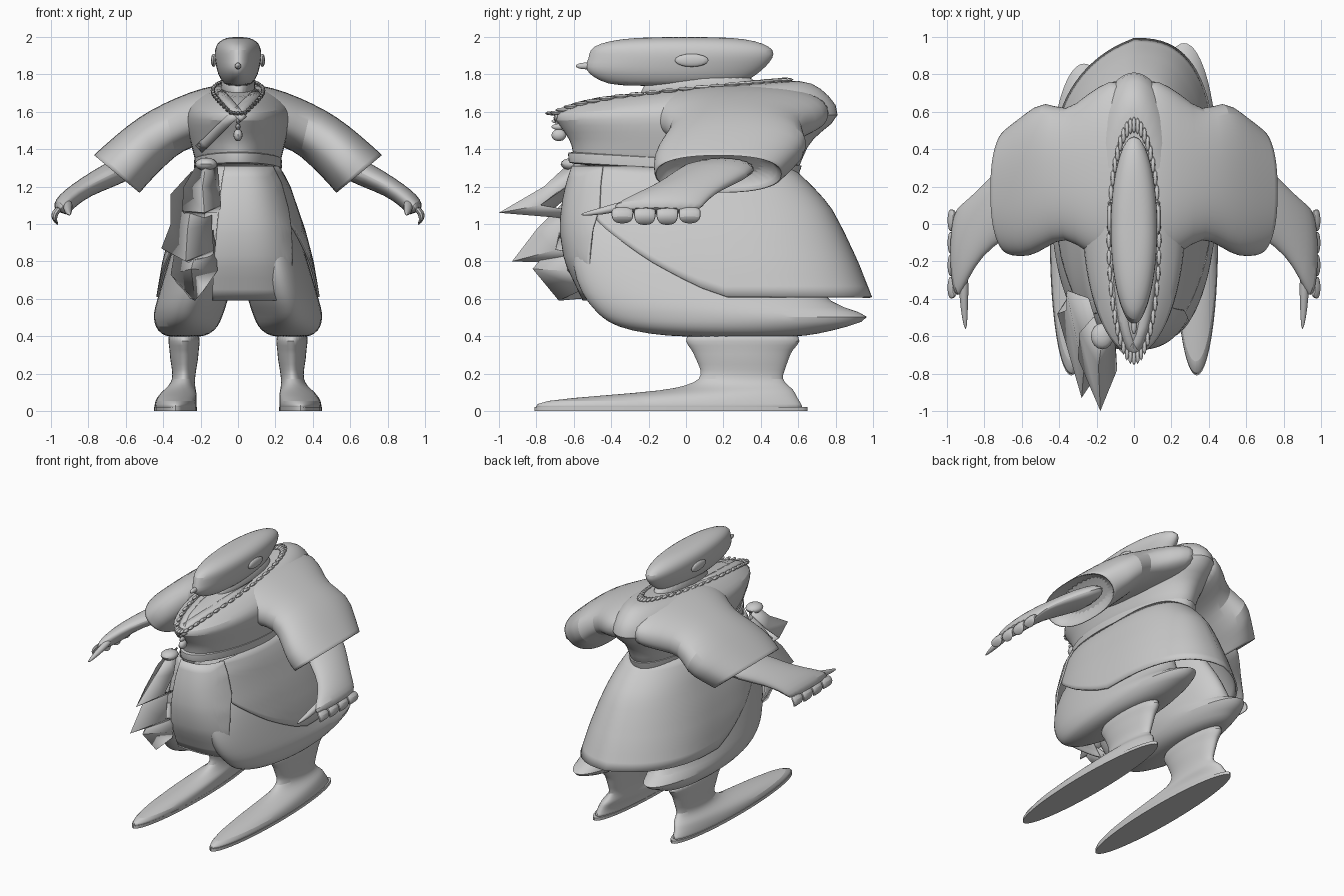
import bpy, bmesh, math
from mathutils import Vector
from mathutils.bvhtree import BVHTree

cube = bpy.data.objects.get("Cube")
if cube:
    bpy.data.objects.remove(cube, do_unlink=True)

grey = bpy.data.materials.new("clay grey")
grey.use_nodes = True
grey.diffuse_color = (0.6, 0.6, 0.6, 1)
grey.node_tree.nodes["Principled BSDF"].inputs["Base Color"].default_value = (0.6, 0.6, 0.6, 1)


def finish(name, bm, sharp=40, smooth=0, thick=0):
    bmesh.ops.recalc_face_normals(bm, faces=bm.faces)
    mesh = bpy.data.meshes.new(name)
    bm.to_mesh(mesh)
    bm.free()
    mesh.materials.append(grey)
    ob = bpy.data.objects.new(name, mesh)
    bpy.context.collection.objects.link(ob)
    if smooth:
        ob.modifiers.new("smooth", "SUBSURF").levels = smooth
        ob.modifiers["smooth"].render_levels = smooth
    if thick:
        ob.modifiers.new("cloth", "SOLIDIFY").thickness = thick
    bpy.ops.object.select_all(action="DESELECT")
    ob.select_set(True)
    bpy.context.view_layer.objects.active = ob
    bpy.ops.object.shade_smooth_by_angle(angle=math.radians(sharp))
    return ob


def squared(value, power):
    return math.copysign(abs(value) ** power, value)


def loft(name, rings, sides=32, smooth=1, power=1):
    """Skin a row of ovals, each given by centre and two half axes."""
    bm = bmesh.new()
    rows = []
    for c, u, v in rings:
        angles = [2 * math.pi * i / sides for i in range(sides)]
        rows.append([bm.verts.new(Vector(c) + Vector(u) * squared(math.cos(a), power)
                                  + Vector(v) * squared(math.sin(a), power)) for a in angles])
    for a, b in zip(rows, rows[1:]):
        for i in range(sides):
            j = (i + 1) % sides
            bm.faces.new((a[i], a[j], b[j], b[i]))
    bm.faces.new(rows[0])
    bm.faces.new(rows[-1])
    return finish(name, bm, smooth=smooth)


def flat(z, cx, rx, front, back, tilt=0):
    """Level ring; tilt raises the back and lowers the front."""
    return (cx, (front + back) / 2, z), (rx, 0, 0), (0, (back - front) / 2, tilt)


def limb(side, top, bottom, front, back):
    """Upright ring across an arm, from its upper and lower (x, z) points."""
    (a, b), (c, d) = top, bottom
    return ((side * (a + c) / 2, (front + back) / 2, (b + d) / 2),
            (side * (a - c) / 2, 0, (b - d) / 2), (0, (back - front) / 2, 0))


def ball(name, centre, size, segments=16):
    bm = bmesh.new()
    bmesh.ops.create_uvsphere(bm, u_segments=segments, v_segments=segments // 2, radius=1)
    bmesh.ops.scale(bm, vec=size, verts=bm.verts)
    bmesh.ops.translate(bm, vec=centre, verts=bm.verts)
    return finish(name, bm)


def sheet(name, rows, thick=0.012):
    bm = bmesh.new()
    grid = [[bm.verts.new(p) for p in row] for row in rows]
    for a, b in zip(grid, grid[1:]):
        for i in range(len(a) - 1):
            bm.faces.new((a[i], a[i + 1], b[i + 1], b[i]))
    return finish(name, bm, thick=thick)


# Head, neck, nose
loft("head", [flat(1.735, 0, .06, -.38, .2), flat(1.765, 0, .088, -.46, .33),
              flat(1.8, 0, .107, -.52, .38), flat(1.84, 0, .117, -.545, .43),
              flat(1.89, 0, .126, -.52, .47), flat(1.93, 0, .125, -.52, .475),
              flat(1.965, 0, .113, -.47, .42), flat(1.99, 0, .08, -.35, .32),
              flat(2.0, 0, .04, -.18, .17)])
loft("neck", [flat(1.64, 0, .1, -.3, .42), flat(1.74, 0, .092, -.22, .38),
              flat(1.82, 0, .085, -.18, .34)])
ball("nose", (0, -.535, 1.845), (.016, .055, .018))

# Robe top
torso = loft("robe_top", [flat(1.25, 0, .2, -.57, .56, -.04), flat(1.33, 0, .23, -.61, .61, -.03),
                          flat(1.42, 0, .25, -.61, .65), flat(1.49, 0, .27, -.65, .72),
                          flat(1.57, 0, .285, -.71, .85, .01), flat(1.64, 0, .265, -.7, .77, .05),
                          flat(1.69, 0, .2, -.65, .68, .07), flat(1.73, 0, .12, -.54, .56, .045)])
bpy.context.view_layer.update()
tree = BVHTree.FromObject(torso, bpy.context.evaluated_depsgraph_get())


def robe_y(x, z):
    hit = tree.ray_cast(Vector((x, -2, z)), Vector((0, 1, 0)))[0]
    return hit.y if hit and hit.y < .2 else .1


# Crossed lapels
def lapel(name, start, end, width):
    a, b = Vector(start), Vector(end)
    across = Vector((b.y - a.y, a.x - b.x)).normalized() * width
    rows = []
    for i in range(13):
        p = a.lerp(b, i / 12)
        row = []
        for k in (-.5, 0, .5):
            q = p + across * k
            row.append((q.x, robe_y(q.x, q.y) - .012, q.y))
        rows.append(row)
    sheet(name, rows)


lapel("under_lapel", (-.1, 1.71), (.03, 1.56), .045)
lapel("over_lapel", (.11, 1.71), (-.21, 1.4), .05)

# Bead necklace and pendant
for i in range(44):
    a = 2 * math.pi * i / 44
    x, y = .135 * math.sin(a), -.09 - .62 * math.cos(a)
    hit = tree.ray_cast(Vector((x, y, 3)), Vector((0, 0, -1)))[0]
    line = 1.68 + .14 * (y + .08)
    z = max(line if y < -.3 else 0, hit.z + .008 if hit else 1.57)
    ball("necklace_bead", (x, y, z), (.012, .045, .012), 8)
for z, r in ((1.55, .01), (1.52, .013), (1.475, .025)):
    ball("pendant", (0, -.68, z), (r, .04, r * 1.3), 12)

# Belt
loft("belt", [flat(z, 0, rx, f, b, -.035) for z, rx, f, b in (
    (1.285, .225, -.6, .58), (1.29, .238, -.635, .61), (1.32, .234, -.63, .61),
    (1.35, .238, -.64, .63), (1.355, .225, -.61, .6))])
ball("belt_knot", (-.17, -.6, 1.32), (.06, .07, .035))

# Skirt: height, half width, front and back depth
SKIRT = [(1.31, .22, -.6, .56), (1.22, .275, -.63, .66), (1.1, .315, -.655, .77),
         (.97, .36, -.665, .84), (.8, .405, -.64, .92), (.61, .437, -.55, .995)]


def skirt_point(angle, z, puff=0):
    for hi, lo in zip(SKIRT, SKIRT[1:]):
        if z >= lo[0]:
            break
    t = (hi[0] - z) / (hi[0] - lo[0])
    rx, f, b = [hi[k] + (lo[k] - hi[k]) * t for k in (1, 2, 3)]
    x = (rx + puff) * squared(math.cos(angle), .75)
    y = (f + b) / 2 + ((b - f) / 2 + puff) * squared(math.sin(angle), .75)
    # The back hangs closer to the body on the right
    return x, y + .4 * max(0, math.sin(angle)) * min(0, x), z


def skirt(name, first, last, hem, puff=0, columns=40, rows=12):
    grid = []
    for r in range(rows + 1):
        row = []
        for c in range(columns + 1):
            deg = first + (last - first) * c / columns
            z = 1.31 + (hem(deg) - 1.31) * r / rows
            row.append(skirt_point(math.radians(deg), z, puff))
        grid.append(row)
    sheet(name, grid)


def wrap_hem(deg):
    # Level behind, rising in a slant towards the front edges
    return .61 + .6 * max(0, -math.sin(math.radians(deg)))


skirt("skirt_back", -45, 225, wrap_hem, columns=60)
skirt("skirt_front", -102, -40, lambda d: .59 + max(0, d + 60) * .025, .012)
skirt("skirt_right_fold", -145, -100, lambda d: .8 - (d + 100) * .004)

# Sash tails: rows of left, crease and right points
sheet("sash_upper_tail", [
    [(-.22, -.5, 1.32), (-.17, -.62, 1.33), (-.11, -.6, 1.32)],
    [(-.29, -.58, 1.2), (-.19, -.76, 1.2), (-.1, -.65, 1.2)],
    [(-.3, -.72, 1.07), (-.18, -1, 1.06), (-.09, -.78, 1.1)],
    [(-.27, -.55, 1.04), (-.18, -.64, 1.03), (-.1, -.6, 1.06)]])
sheet("sash_middle_tail", [
    [(-.25, -.4, 1.28), (-.2, -.56, 1.28), (-.13, -.6, 1.26)],
    [(-.36, -.36, 1.16), (-.25, -.67, 1.1), (-.14, -.64, 1.1)],
    [(-.36, -.46, 1.0), (-.27, -.8, .97), (-.14, -.67, 1.0)],
    [(-.41, -.48, .87), (-.28, -.93, .8), (-.13, -.7, .86)],
    [(-.36, -.4, .84), (-.26, -.63, .79), (-.13, -.6, .83)]])
sheet("sash_lower_tail", [
    [(-.32, -.5, .97), (-.2, -.66, .95), (-.12, -.64, .97)],
    [(-.36, -.48, .73), (-.25, -.82, .76), (-.11, -.64, .75)],
    [(-.27, -.45, .61), (-.23, -.68, .59), (-.18, -.55, .65)]])

for side, word, heel in ((1, "left", 1.03), (-1, "right", .92)):
    ball(word + "_ear", (side * .13, .03, 1.875), (.015, .09, .035))
    # Puffed trouser leg with a hanging fold at the back
    loft(word + "_trouser", [flat(z, side * cx, rx, f, b) for z, cx, rx, f, b in (
        (1.15, .12, .12, -.48, .45), (.95, .165, .16, -.6, .55), (.78, .2, .18, -.62, .66),
        (.62, .235, .19, -.56, .72), (.55, .257, .19, -.5, heel - .19),
        (.505, .268, .185, -.46, heel), (.45, .275, .17, -.38, heel - .16),
        (.41, .28, .13, -.2, .7), (.395, .285, .08, 0, .58))])
    # Wrapped shin running into the foot
    loft(word + "_shin_and_foot", [flat(z, side * cx, rx, f, b) for z, cx, rx, f, b in (
        (.43, .29, .082, 0, .6), (.37, .288, .086, -.01, .62), (.33, .288, .078, .03, .57),
        (.28, .288, .076, .05, .55), (.22, .288, .064, .08, .53), (.17, .29, .06, .08, .51),
        (.135, .3, .07, .0, .55), (.11, .312, .088, -.12, .58), (.085, .322, .102, -.42, .59),
        (.055, .332, .112, -.8, .61), (.02, .334, .114, -.81, .63), (.005, .334, .114, -.81, .63))])
    loft(word + "_sole", [flat(0, side * .335, .115, -.81, .65),
                          flat(.022, side * .335, .115, -.81, .65)], 48, 0)
    # Shoulder and wide sleeve with a recessed opening
    loft(word + "_sleeve", [limb(side, *r) for r in (
        ((.0, 1.75), (.04, 1.46), -.2, .79), ((.12, 1.745), (.14, 1.44), -.2, .77),
        ((.25, 1.71), (.25, 1.41), -.16, .7),
        ((.4, 1.645), (.33, 1.37), -.06, .59), ((.53, 1.575), (.42, 1.28), -.13, .67),
        ((.66, 1.47), (.48, 1.22), -.18, .59), ((.77, 1.37), (.525, 1.165), -.17, .52),
        ((.773, 1.367), (.528, 1.165), -.165, .515), ((.75, 1.365), (.535, 1.185), -.14, .49),
        ((.66, 1.43), (.5, 1.25), -.1, .46))], power=.85)
    # Forearm and palm
    loft(word + "_forearm", [limb(side, *r) for r in (
        ((.6, 1.38), (.52, 1.26), .0, .42), ((.73, 1.315), (.66, 1.2), -.08, .33),
        ((.84, 1.245), (.79, 1.15), -.17, .2), ((.925, 1.185), (.86, 1.1), -.3, .13),
        ((.98, 1.13), (.9, 1.06), -.4, .09), ((.99, 1.08), (.92, 1.045), -.38, .06))], 20)
    # Curled fingers
    for k, y in enumerate((-.34, -.22, -.1, .02)):
        tip = 1.0 + .008 * (k in (0, 3))
        loft(word + "_finger", [
            ((side * x, y, z), (side * r, 0, .5 * r), (0, .06 * r / .016, 0))
            for x, z, r in ((.95, 1.09, .016), (.98, 1.06, .017), (.984, 1.03, .016),
                            (.976, tip + .008, .013), (.966, tip - .004, .007))], 10)
    loft(word + "_thumb", [((side * x, y, z), (r, 0, 0), (0, 0, r)) for x, y, z, r in (
        (.91, -.25, 1.12, .03), (.91, -.4, 1.08, .025), (.905, -.5, 1.06, .016),
        (.9, -.565, 1.05, .005))], 10)
